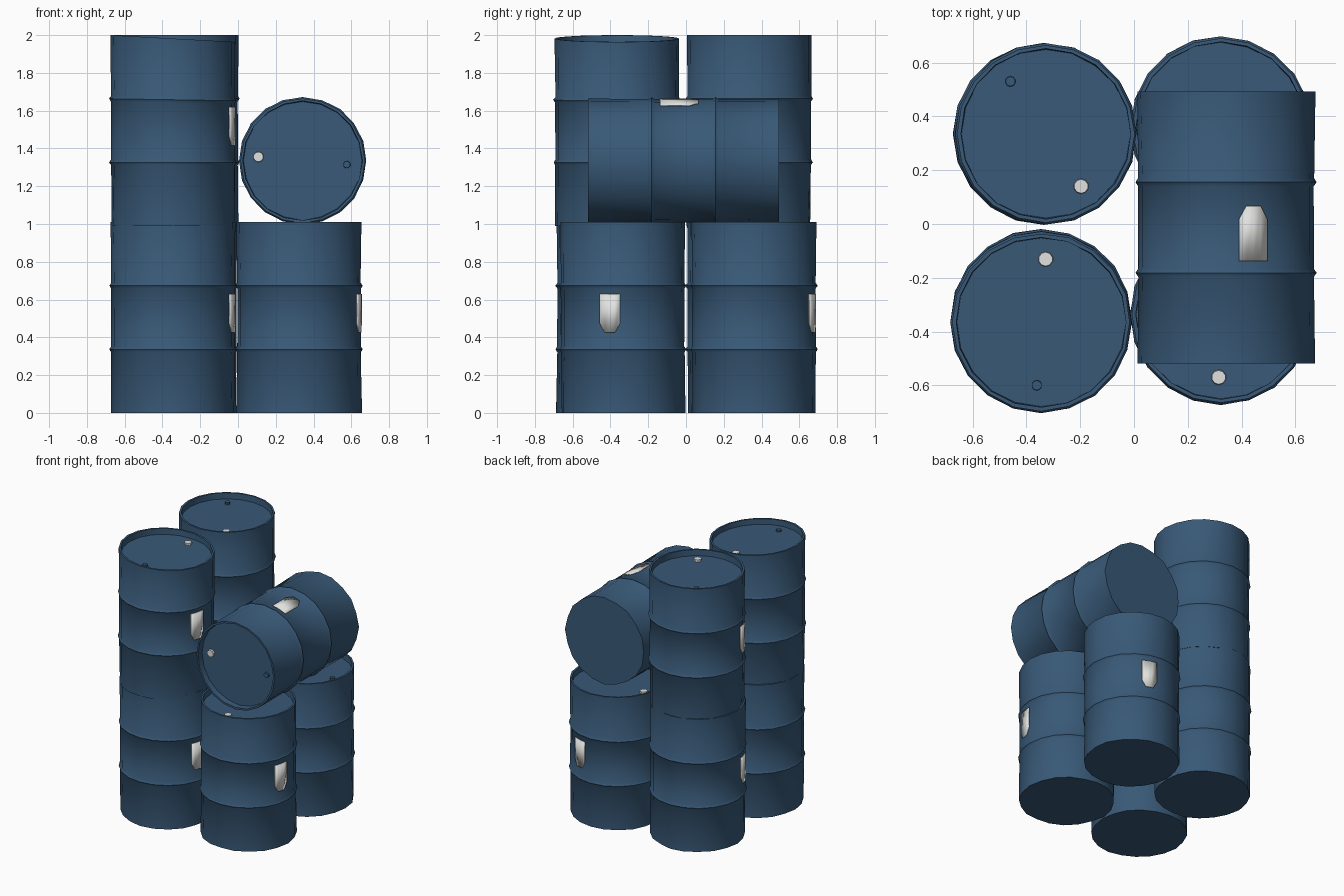
import bpy, bmesh, math, random
from mathutils import Matrix, Vector

cube = bpy.data.objects.get("Cube")
if cube:
    bpy.data.objects.remove(cube)

random.seed(4)
SIDES, R, H = 20, 0.33, 1.01
LID_Z = 0.965


def make_material(name, rgb):
    m = bpy.data.materials.new(name)
    m.use_nodes = True
    m.diffuse_color = (*rgb, 1)
    bsdf = m.node_tree.nodes["Principled BSDF"]
    bsdf.inputs["Base Color"].default_value = (*rgb, 1)
    bsdf.inputs["Roughness"].default_value = 0.6
    return m


blue = make_material("drum_blue", (0.04, 0.1, 0.185))
white = make_material("label_white", (0.75, 0.75, 0.74))


def polar(r, a, z):
    return Vector((r * math.cos(a), r * math.sin(a), z))


def finish(bm, name, mat, matrix, angle=50):
    bmesh.ops.recalc_face_normals(bm, faces=bm.faces)
    me = bpy.data.meshes.new(name)
    bm.to_mesh(me)
    bm.free()
    me.materials.append(mat)
    ob = bpy.data.objects.new(name, me)
    bpy.context.collection.objects.link(ob)
    ob.matrix_world = matrix
    bpy.ops.object.select_all(action="DESELECT")
    ob.select_set(True)
    bpy.context.view_layer.objects.active = ob
    bpy.ops.object.shade_smooth_by_angle(angle=math.radians(angle))
    return ob


def body(name, matrix, slant):
    """Ribbed drum shell with a recessed lid and slightly battered rings."""
    profile = [(R - 0.002, 0)]
    for z in (H / 3, H * 2 / 3):
        profile += [(R - 0.003, z - 0.015), (R + 0.007, z), (R - 0.003, z + 0.015)]
    profile += [(R, H), (R - 0.014, H), (R - 0.016, LID_Z)]
    bm = bmesh.new()
    rings = []
    for i, (r, z) in enumerate(profile):
        dent = 0.006 if i == 0 else 0.0015
        ring = []
        for k in range(SIDES):
            p = polar(r + random.uniform(-dent, dent), math.tau * k / SIDES, z)
            p.z -= slant * (p.x + R) * (z / H) ** 3
            ring.append(bm.verts.new(p))
        rings.append(ring)
    for a, b in zip(rings, rings[1:]):
        for k in range(SIDES):
            n = (k + 1) % SIDES
            bm.faces.new((a[k], a[n], b[n], b[k]))
    bm.faces.new(rings[0])
    bm.faces.new(rings[-1])
    finish(bm, name, blue, matrix)


def cap(name, mat, radius, angle, matrix, slant):
    """Round bung sitting on the lid."""
    p = polar(0.235, angle, LID_Z + 0.005)
    p.z -= slant * (p.x + R)
    bm = bmesh.new()
    bmesh.ops.create_cone(bm, cap_ends=True, segments=10, radius1=radius,
                          radius2=radius * 0.9, depth=0.022)
    finish(bm, name, mat, matrix @ Matrix.Translation(p), 30)


def label(name, angle, matrix):
    """Thin curved plate with clipped lower corners."""
    bm = bmesh.new()
    columns = []
    for t in (-1, -0.5, 0, 0.5, 1):
        a = angle + t * 0.168
        low = 0.425 + max(0, abs(t) - 0.5) * 0.1
        columns.append([bm.verts.new(polar(R + 0.003, a, z)) for z in (low, 0.63)])
    for a, b in zip(columns, columns[1:]):
        bm.faces.new((a[0], b[0], b[1], a[1]))
    ob = finish(bm, name, white, matrix)
    mod = ob.modifiers.new("thickness", "SOLIDIFY")
    mod.thickness = 0.006


def drum(name, position, label_deg, cap_deg, slant=0.0, lying=False):
    matrix = Matrix.Translation(position)
    if lying:
        matrix = matrix @ Matrix.Rotation(math.pi / 2, 4, "X")
    a, c = math.radians(label_deg), math.radians(cap_deg)
    body(name, matrix, slant)
    label(name + "_label", a, matrix)
    cap(name + "_large_cap", white, 0.029, c, matrix, slant)
    cap(name + "_small_cap", blue, 0.02, c + math.pi, matrix, slant)


# Lower layer
drum("lower_front_right_drum", (-0.345, -0.355, 0), -15, 88)
drum("lower_back_right_drum", (-0.335, 0.335, 0), 199, 302)
drum("lower_front_left_drum", (0.323, -0.335, 0), -12, -92)
drum("lower_back_left_drum", (0.323, 0.36, 0), 72, 175)

# Upper layer: two upright, one on its side
drum("upper_front_right_drum", (-0.345, -0.365, 0.99), -15, 86, slant=0.055)
drum("upper_back_right_drum", (-0.328, 0.335, 0.99), 199, 304)
drum("lying_drum", (0.342, 0.492, 1.335), 72, 175, lying=True)
